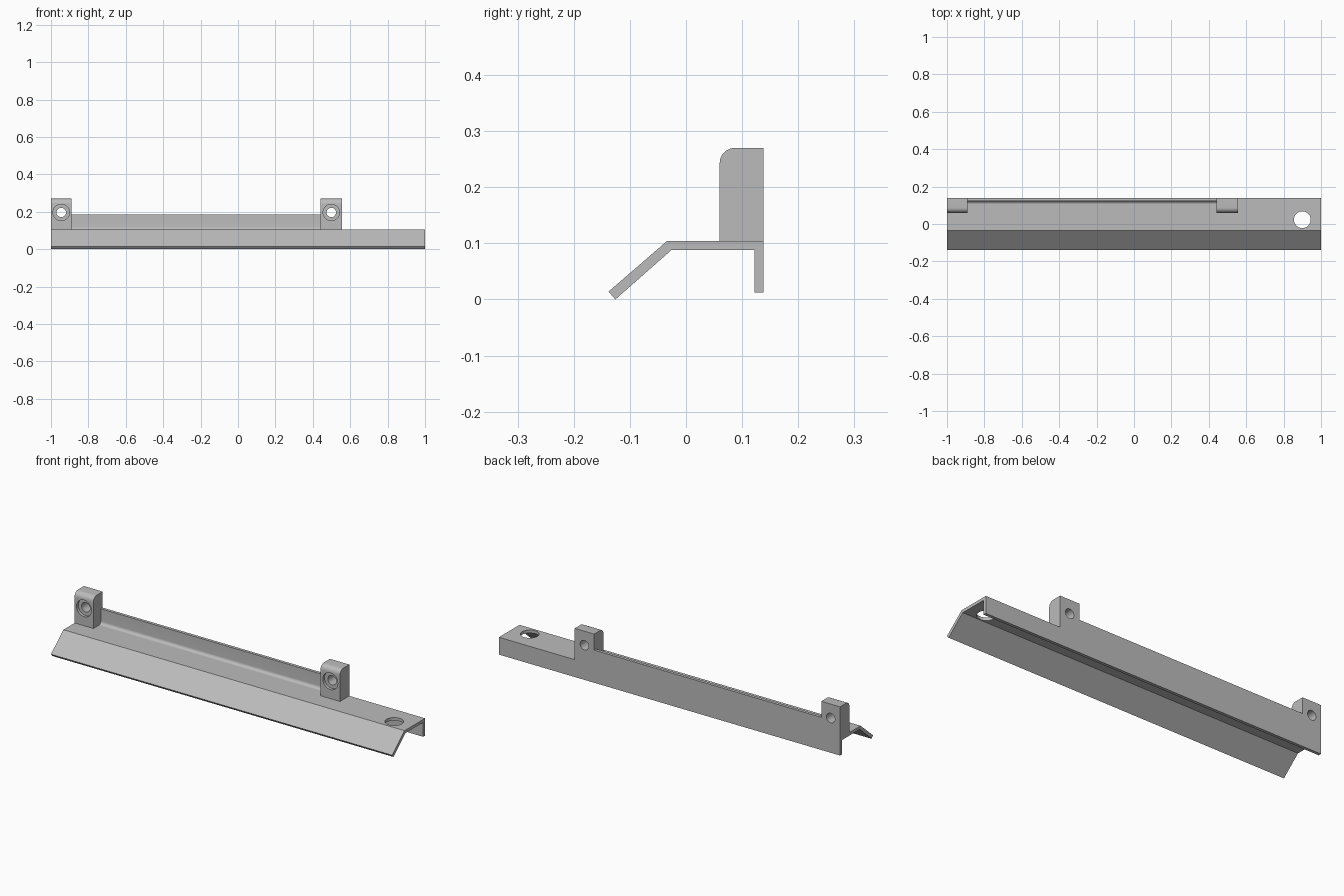
import bpy, bmesh, math
from mathutils import Matrix

default_cube = bpy.data.objects.get("Cube")
if default_cube:
    bpy.data.objects.remove(default_cube, do_unlink=True)

grey = bpy.data.materials.new("metal grey")
grey.use_nodes = True
colour = (0.5, 0.5, 0.5, 1)
grey.diffuse_color = colour
grey.node_tree.nodes["Principled BSDF"].inputs["Base Color"].default_value = colour


def add_object(name, bm):
    bmesh.ops.recalc_face_normals(bm, faces=bm.faces)
    mesh = bpy.data.meshes.new(name)
    bm.to_mesh(mesh)
    bm.free()
    mesh.materials.append(grey)
    obj = bpy.data.objects.new(name, mesh)
    bpy.context.collection.objects.link(obj)
    return obj


def extrude_profile(name, points, x0, x1):
    """Extrude a closed (y, z) outline along x."""
    bm = bmesh.new()
    face = bm.faces.new([bm.verts.new((x0, y, z)) for y, z in points])
    result = bmesh.ops.extrude_face_region(bm, geom=[face])
    verts = [v for v in result["geom"] if isinstance(v, bmesh.types.BMVert)]
    bmesh.ops.translate(bm, verts=verts, vec=(x1 - x0, 0, 0))
    return add_object(name, bm)


def arc(cy, cz, radius, start, end, steps=8):
    angles = [math.radians(start + (end - start) * i / steps) for i in range(steps + 1)]
    return [(cy + radius * math.cos(a), cz + radius * math.sin(a)) for a in angles]


def drill(target, name, centre, radius, depth, axis):
    """Cut a round hole of the given depth centred on a point."""
    bm = bmesh.new()
    turn = Matrix.Rotation(math.pi / 2, 4, "X") if axis == "y" else Matrix()
    bmesh.ops.create_cone(bm, cap_ends=True, segments=48, radius1=radius, radius2=radius,
                          depth=depth, matrix=Matrix.Translation(centre) @ turn)
    cutter = add_object(name, bm)
    cutter.hide_render = True
    cutter.hide_set(True)
    cut = target.modifiers.new(name, "BOOLEAN")
    cut.operation = "DIFFERENCE"
    cut.solver = "EXACT"
    cut.object = cutter


def smooth(obj):
    bpy.ops.object.select_all(action="DESELECT")
    obj.select_set(True)
    bpy.context.view_layer.objects.active = obj
    bpy.ops.object.shade_smooth_by_angle(angle=math.radians(30))


BACK, WALL, TOP = 0.138, 0.122, 0.104

# Bent base channel with sloping front lip and rear flange
channel = extrude_profile("base_channel", [
    (-0.138, 0.014), (-0.126, 0), (-0.026, 0.088), (WALL, 0.088),
    (WALL, 0.012), (BACK, 0.012), (BACK, TOP), (-0.034, TOP)], -1, 1)
drill(channel, "base_hole_cutter", (0.9, 0.023, 0.096), 0.045, 0.1, "z")
smooth(channel)

# Upright rear rail with a fillet at its foot
fillet = 0.016
rail = extrude_profile("rear_rail",
                       [(BACK, TOP), (BACK, 0.185), (WALL, 0.185)]
                       + arc(WALL - fillet, TOP + fillet, fillet, 0, -90), -0.89, 0.442)
smooth(rail)

# Mounting lugs with rounded front top edge and counterbored screw holes
lug_front, lug_top, corner = 0.06, 0.27, 0.027
outline = ([(BACK, TOP), (BACK, lug_top)]
           + arc(lug_front + corner, lug_top - corner, corner, 90, 180)
           + [(lug_front, TOP)])
for side, x0, x1 in (("right", -1, -0.89), ("left", 0.442, 0.556)):
    lug = extrude_profile(side + "_lug", outline, x0, x1)
    middle = (x0 + x1) / 2
    drill(lug, side + "_screw_hole_cutter", (middle, 0.1, 0.196), 0.025, 0.2, "y")
    drill(lug, side + "_counterbore_cutter", (middle, lug_front, 0.196), 0.044, 0.03, "y")
    smooth(lug)
